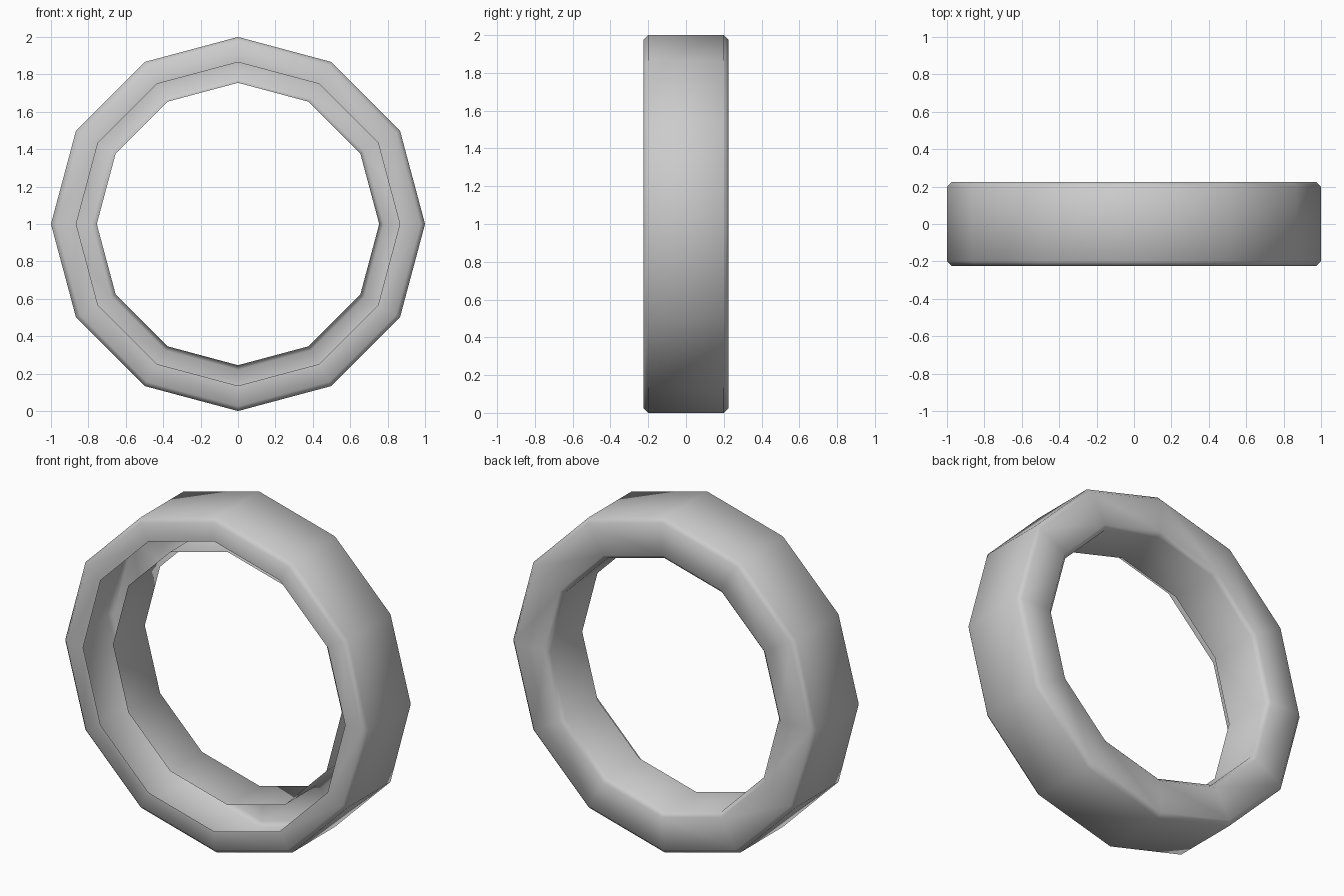
import bpy, bmesh, math

if "Cube" in bpy.data.objects:
    bpy.data.objects.remove(bpy.data.objects["Cube"])

SIDES = 12
# Open cross-section (radius, y): front lip, outer wall, back face, inner wall.
# The gap between the front lip and inner wall stays open.
PROFILE = [(0.865, -0.225), (0.975, -0.225), (1.0, -0.2), (1.0, 0.2),
           (0.975, 0.225), (0.78, 0.225), (0.755, 0.2), (0.755, -0.1)]

bm = bmesh.new()
rings = []
for r, y in PROFILE:
    ring = []
    for i in range(SIDES):
        a = 2 * math.pi * i / SIDES
        ring.append(bm.verts.new((r * math.cos(a), y, 1 + r * math.sin(a))))
    rings.append(ring)

# Skin neighbouring rings, facing away from the channel
for a, b in zip(rings, rings[1:]):
    for i in range(SIDES):
        j = (i + 1) % SIDES
        f = bm.faces.new((a[i], a[j], b[j], b[i]))
        f.smooth = True

# Make the outer wall face outward
bm.normal_update()
outer = next(f for f in bm.faces if all(v in rings[2] + rings[3] for v in f.verts))
c = outer.calc_center_median()
if outer.normal.x * c.x + outer.normal.z * (c.z - 1) < 0:
    bmesh.ops.reverse_faces(bm, faces=bm.faces[:])

mesh = bpy.data.meshes.new("hollow_ring")
bm.to_mesh(mesh)
bm.free()
obj = bpy.data.objects.new("hollow_ring", mesh)
bpy.context.collection.objects.link(obj)
